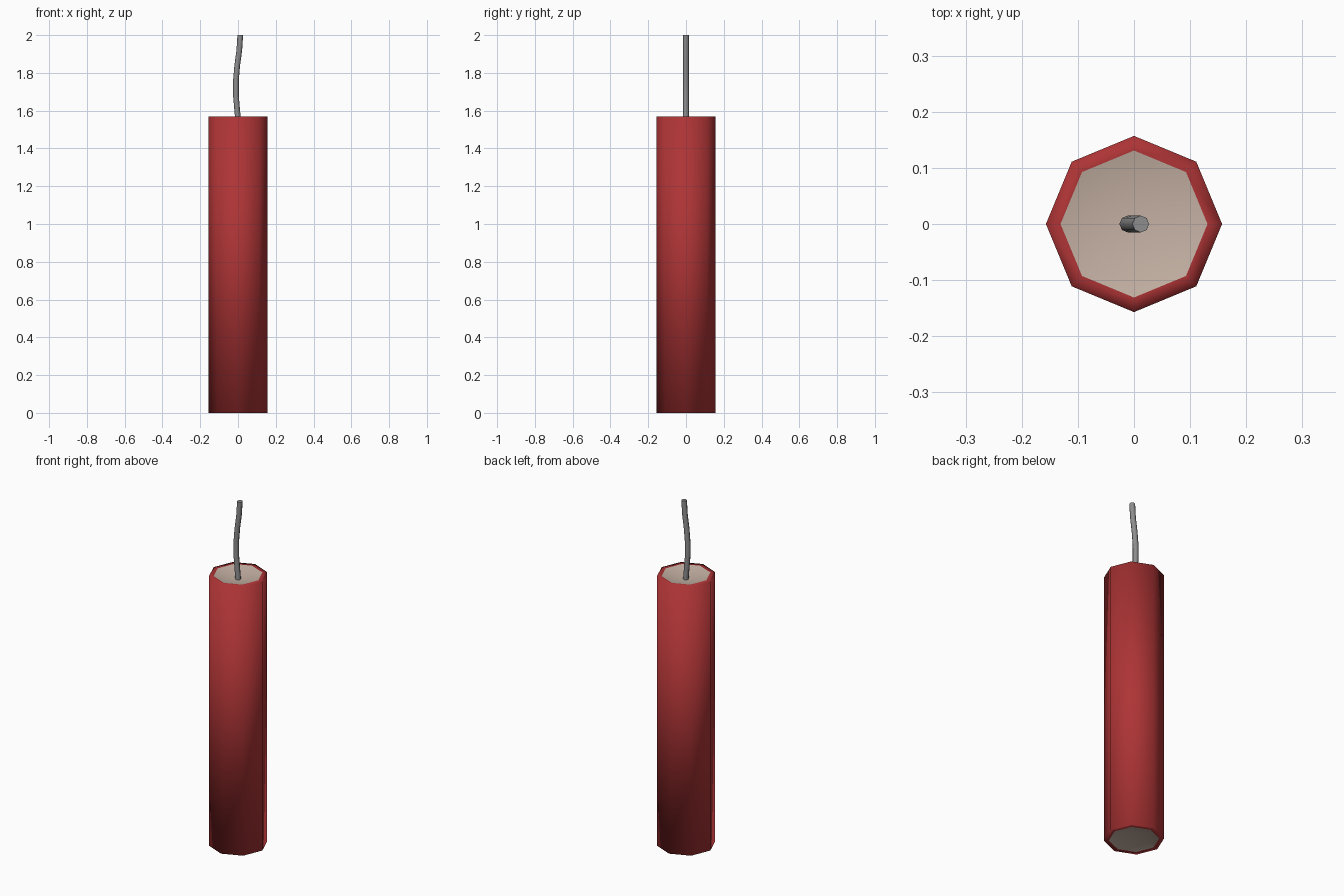
import bpy, bmesh, math

if "Cube" in bpy.data.objects:
    bpy.data.objects.remove(bpy.data.objects["Cube"], do_unlink=True)

SIDES = 8
OUTER, INNER = 0.157, 0.131
HEIGHT, DISH = 1.57, 0.03


def material(name, rgb):
    m = bpy.data.materials.new(name)
    m.use_nodes = True
    color = (*rgb, 1)
    m.diffuse_color = color
    m.node_tree.nodes["Principled BSDF"].inputs["Base Color"].default_value = color
    return m


def loft(name, rings, mat, sharp=False):
    """Join horizontal rings (x offset, z, radius); zero radius makes a point."""
    bm = bmesh.new()
    loops = []
    for x, z, r in rings:
        count = SIDES if r else 1
        loops.append([bm.verts.new((x + r * math.cos(math.tau * i / SIDES),
                                    r * math.sin(math.tau * i / SIDES), z))
                      for i in range(count)])
    for a, b in zip(loops, loops[1:]):
        for i in range(SIDES):
            j = (i + 1) % SIDES
            corners = [a[i % len(a)], a[j % len(a)], b[j % len(b)], b[i % len(b)]]
            bm.faces.new(list(dict.fromkeys(corners)))
    me = bpy.data.meshes.new(name)
    bm.to_mesh(me)
    bm.free()
    me.materials.append(mat)
    ob = bpy.data.objects.new(name, me)
    bpy.context.collection.objects.link(ob)
    bpy.ops.object.select_all(action='DESELECT')
    ob.select_set(True)
    bpy.context.view_layer.objects.active = ob
    if sharp:
        bpy.ops.object.shade_smooth_by_angle(angle=math.radians(50))
    else:
        bpy.ops.object.shade_smooth()
    return ob


red = material("paper red", (0.42, 0.034, 0.036))
beige = material("powder beige", (0.56, 0.44, 0.37))
grey = material("fuse grey", (0.27, 0.27, 0.27))

# Paper tube with a flat rim at each end
loft("tube", [(0, 0, INNER), (0, 0, OUTER), (0, HEIGHT, OUTER), (0, HEIGHT, INNER)], red)

# Shallow dished fillings at both ends
loft("top_filling", [(0, HEIGHT, INNER), (0, HEIGHT - DISH, 0)], beige)
loft("bottom_filling", [(0, DISH, 0), (0, 0, INNER)], beige)

# Bent fuse with a closed tip
path = [(0.002, 1.53), (-0.004, 1.6), (-0.011, 1.68), (-0.011, 1.76),
        (-0.004, 1.84), (0.007, 1.92), (0.012, 2.0)]
loft("fuse", [(x, z, 0.015) for x, z in path] + [(path[-1][0], 2.0, 0)], grey, sharp=True)
